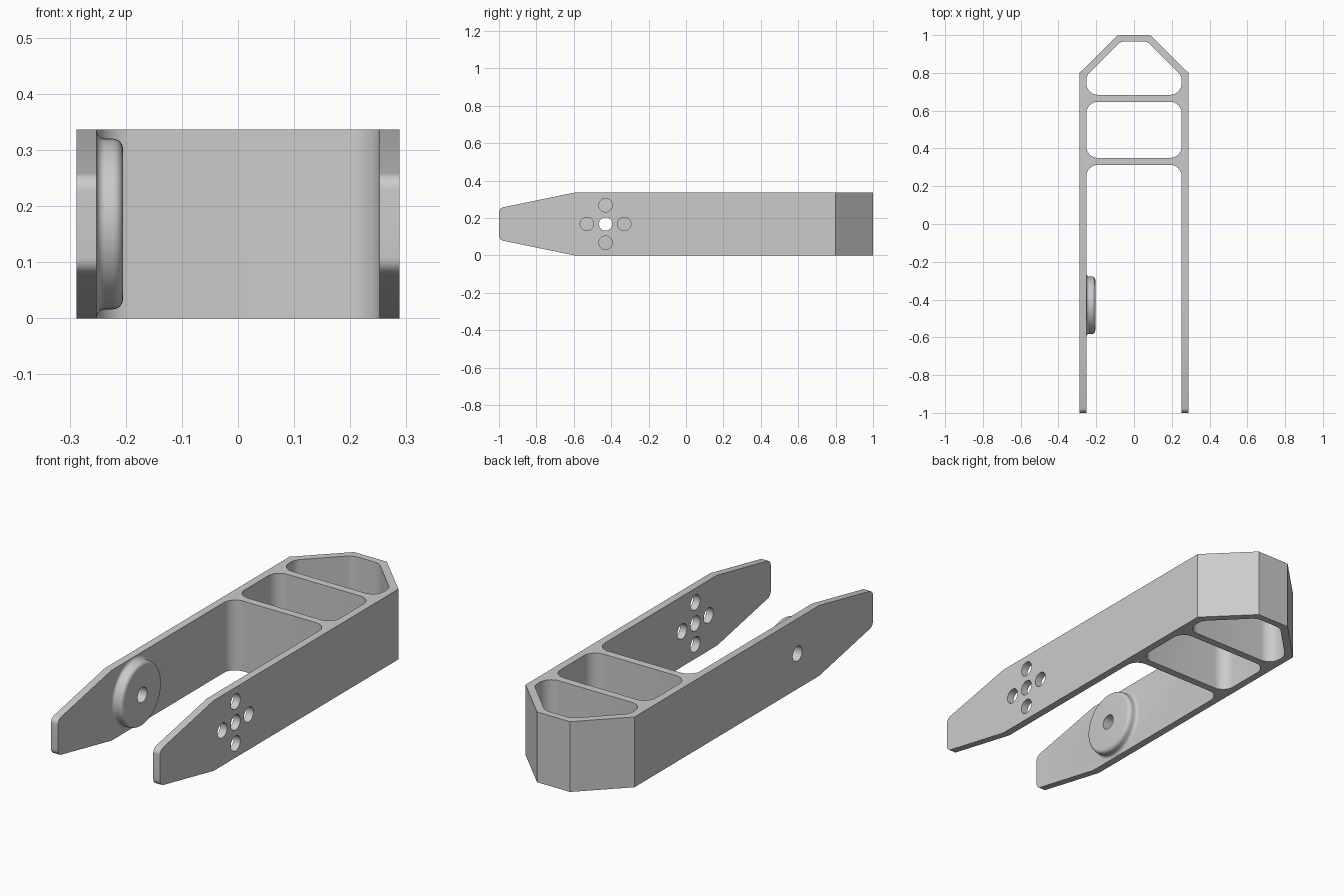
import bpy, bmesh, math
from mathutils import Vector, Matrix

if "Cube" in bpy.data.objects:
    bpy.data.objects.remove(bpy.data.objects["Cube"])

H = 0.336           # height
W, WI = 0.288, 0.252  # outer and inner half width
AY, AZ = -0.43, 0.168  # pivot centre


def rounded(points, n=8):
    """Polygon of (a, b, radius) with filleted corners."""
    out = []
    for i, (a, b, r) in enumerate(points):
        p = Vector((a, b))
        if r == 0:
            out.append(p)
            continue
        u = (Vector(points[i - 1][:2]) - p).normalized()
        v = (Vector(points[(i + 1) % len(points)][:2]) - p).normalized()
        half = u.angle(v) / 2
        c = p + (u + v).normalized() * r / math.sin(half)
        t = r / math.tan(half)
        s, e = p + u * t - c, p + v * t - c
        sweep = s.angle_signed(e)  # clockwise positive
        for k in range(n + 1):
            q = s.copy()
            q.rotate(Matrix.Rotation(-sweep * k / n, 2))
            out.append(c + q)
    return out


def make(name, bm):
    bmesh.ops.recalc_face_normals(bm, faces=bm.faces)
    me = bpy.data.meshes.new(name)
    bm.to_mesh(me)
    bm.free()
    ob = bpy.data.objects.new(name, me)
    bpy.context.collection.objects.link(ob)
    return ob


def prism(name, pts, axis, lo, hi):
    """Extrude a profile along z (x,y profile) or x (y,z profile)."""
    bm = bmesh.new()
    pos = (lambda p: (p[0], p[1], lo)) if axis == 'z' else (lambda p: (lo, p[0], p[1]))
    face = bm.faces.new([bm.verts.new(pos(p)) for p in pts])
    ext = bmesh.ops.extrude_face_region(bm, geom=[face])
    d = Vector((0, 0, hi - lo)) if axis == 'z' else Vector((hi - lo, 0, 0))
    bmesh.ops.translate(bm, vec=d, verts=[g for g in ext['geom'] if isinstance(g, bmesh.types.BMVert)])
    return make(name, bm)


def combine(target, tool, op):
    mod = target.modifiers.new(op, 'BOOLEAN')
    mod.operation, mod.object, mod.solver = op, tool, 'EXACT'
    bpy.context.view_layer.objects.active = target
    bpy.ops.object.modifier_apply(modifier=mod.name)
    bpy.data.objects.remove(tool)


# Fork body seen from above: two arms, open slot, chamfered end
R = 0.06
plan = rounded([(-W, -1, 0), (-WI, -1, 0), (-WI, 0.313, R), (WI, 0.313, R), (WI, -1, 0),
                (W, -1, 0), (W, 0.8, 0), (0.087, 1, 0), (-0.087, 1, 0), (-W, 0.8, 0)])
body = prism("fork_body", plan, 'z', 0, H)

# Pockets between the ribs
square = [(-WI, 0.35, R), (WI, 0.35, R), (WI, 0.647, R), (-WI, 0.647, R)]
nose = [(-WI, 0.684, R), (WI, 0.684, R), (WI, 0.785, R), (0.07, 0.967, R),
        (-0.07, 0.967, R), (-WI, 0.785, R)]
for pocket in (square, nose):
    combine(body, prism("pocket_cutter", rounded(pocket), 'z', -0.1, H + 0.1), 'DIFFERENCE')

# Tapered arm tips, from the side silhouette
side = rounded([(-1, 0.083, 0.03), (-0.595, 0, 0), (1.1, 0, 0), (1.1, H, 0),
                (-0.595, H, 0), (-1, H - 0.083, 0.03)])
combine(body, prism("taper_cutter", side, 'x', -0.5, 0.5), 'INTERSECT')

# Round boss on the inside of the left arm: lathe profile (radius, x)
prof = [(0, -0.265), (0.166, -0.265), (0.166, -0.252)]
prof += [(0.167 - 0.015 * math.sin(a), -0.237 - 0.015 * math.cos(a))
         for a in (math.radians(15 * k) for k in range(1, 7))]
prof += [(0.134 + 0.018 * math.cos(a), -0.223 + 0.018 * math.sin(a))
         for a in (math.radians(15 * k) for k in range(7))]
prof += [(0, -0.205)]
bm = bmesh.new()
vs = [bm.verts.new((x, AY, AZ + r)) for r, x in prof]
es = [bm.edges.new(p) for p in zip(vs, vs[1:])]
bmesh.ops.spin(bm, geom=vs + es, cent=(0, AY, AZ), axis=(1, 0, 0), angle=math.tau, steps=64)
bmesh.ops.remove_doubles(bm, verts=bm.verts, dist=1e-5)
combine(body, make("boss", bm), 'UNION')

# Bolt holes: centre through both arms, four more in the right arm
for dy, dz, lo in [(0, 0, -0.5), (0.1, 0, 0), (-0.1, 0, 0), (0, 0.1, 0), (0, -0.1, 0)]:
    circle = [(AY + dy + 0.036 * math.cos(math.tau * k / 32),
               AZ + dz + 0.036 * math.sin(math.tau * k / 32)) for k in range(32)]
    combine(body, prism("hole_cutter", circle, 'x', lo, 0.5), 'DIFFERENCE')

body.select_set(True)
bpy.context.view_layer.objects.active = body
bpy.ops.object.shade_smooth_by_angle(angle=math.radians(30))
